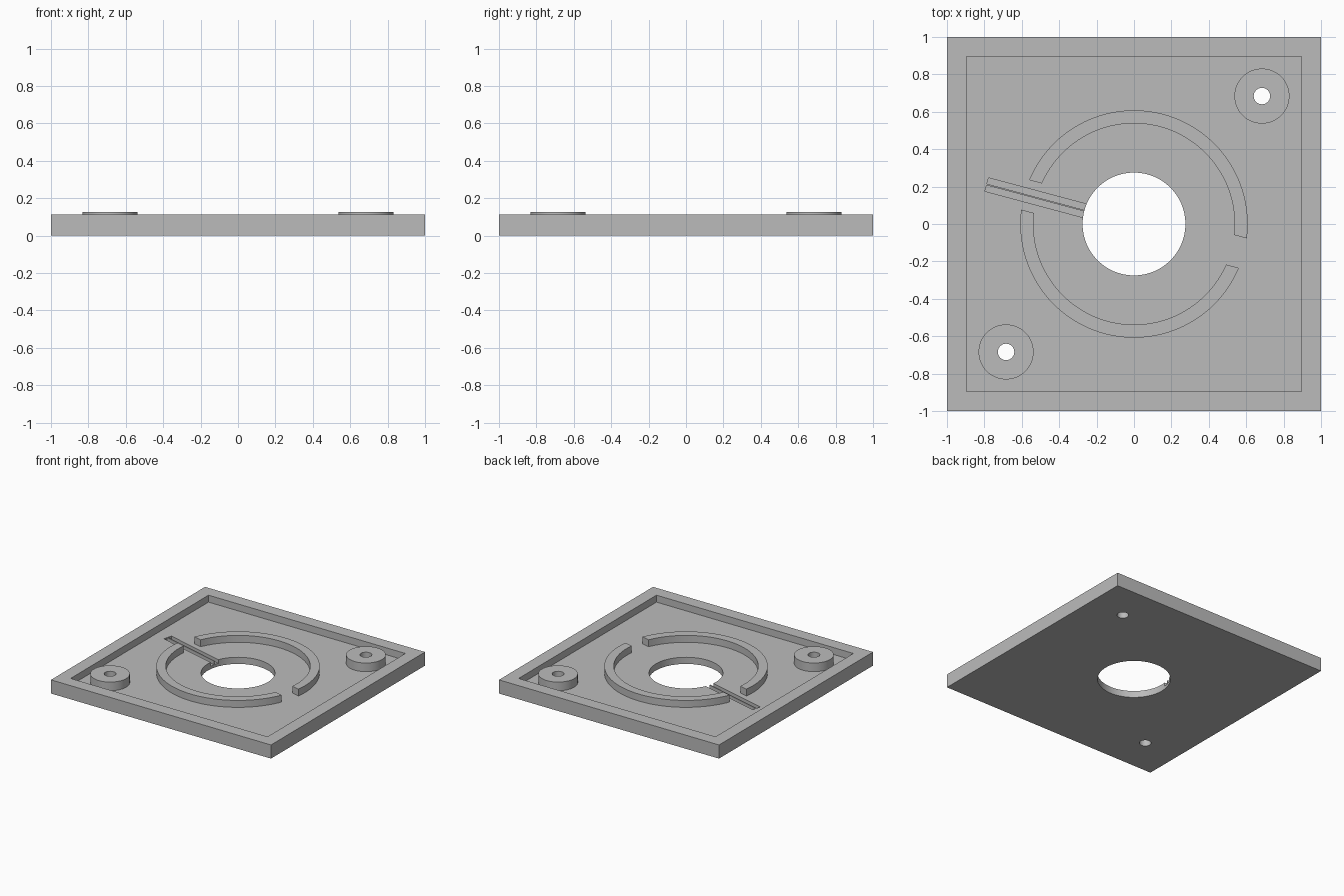
import bpy
import bmesh
from math import radians, asin, sin, cos, pi, tau
from mathutils import Matrix

RIM, FLOOR, BOSS_TOP = 0.112, 0.055, 0.126
POCKET = 0.895
HOLE_R = 0.275
RING_IN, RING_OUT, GAP = 0.538, 0.608, 0.082
BOSS_AT, BOSS_R, SCREW_R = 0.684, 0.147, 0.044
TILT = radians(165)

cube = bpy.data.objects.get("Cube")
if cube:
    bpy.data.objects.remove(cube, do_unlink=True)

grey = bpy.data.materials.new("plain_grey")
grey.use_nodes = True
colour = (0.5, 0.5, 0.5, 1)
grey.diffuse_color = colour
grey.node_tree.nodes["Principled BSDF"].inputs["Base Color"].default_value = colour


def prism(name, outline, z0, z1, turn=0.0):
    """Extrude a flat outline from z0 to z1, turned about the z axis."""
    bm = bmesh.new()
    face = bm.faces.new([bm.verts.new((x, y, z0)) for x, y in outline])
    top = bmesh.ops.extrude_face_region(bm, geom=[face])["geom"]
    for v in top:
        if isinstance(v, bmesh.types.BMVert):
            v.co.z = z1
    bmesh.ops.recalc_face_normals(bm, faces=bm.faces)
    bm.transform(Matrix.Rotation(turn, 4, "Z"))
    mesh = bpy.data.meshes.new(name)
    bm.to_mesh(mesh)
    bm.free()
    mesh.materials.append(grey)
    obj = bpy.data.objects.new(name, mesh)
    bpy.context.collection.objects.link(obj)
    return obj


def arc(r, a0, a1, steps, cx=0.0, cy=0.0):
    return [(cx + r * cos(a0 + (a1 - a0) * i / steps),
             cy + r * sin(a0 + (a1 - a0) * i / steps)) for i in range(steps + 1)]


def circle(r, steps, cx=0.0, cy=0.0):
    return arc(r, 0, tau, steps, cx, cy)[:-1]


def rect(x0, x1, y0, y1):
    return [(x0, y0), (x1, y0), (x1, y1), (x0, y1)]


def cut(obj, cutters):
    """Subtract each cutter, then remove it."""
    bpy.context.view_layer.objects.active = obj
    for c in cutters:
        c.hide_render = True
        mod = obj.modifiers.new("cut", "BOOLEAN")
        mod.operation, mod.solver, mod.object = "DIFFERENCE", "EXACT", c
        bpy.ops.object.modifier_apply(modifier=mod.name)
        bpy.data.objects.remove(c, do_unlink=True)


def smooth(obj):
    bpy.ops.object.select_all(action="DESELECT")
    obj.select_set(True)
    bpy.context.view_layer.objects.active = obj
    bpy.ops.object.shade_smooth_by_angle(angle=radians(30))


def screw_hole(side):
    return prism("screw_cutter", circle(SCREW_R, 32, side * BOSS_AT, side * BOSS_AT), -0.1, 0.3)


# Square tray with pocket, centre opening, screw holes and twin wire channels
tray = prism("tray", rect(-1, 1, -1, 1), 0, RIM)
cutters = [prism("pocket_cutter", rect(-POCKET, POCKET, -POCKET, POCKET), FLOOR, 0.3),
           prism("opening_cutter", circle(HOLE_R, 96), -0.1, 0.3)]
cutters += [screw_hole(s) for s in (-1, 1)]
cutters += [prism("channel_cutter", rect(0.2, 0.815, min(s * 0.004, s * 0.037), max(s * 0.004, s * 0.037)),
                  0.025, 0.08, TILT) for s in (-1, 1)]
cut(tray, cutters)
smooth(tray)

# Two raised half rings, their ends parallel to the channel
a_out, a_in = asin(GAP / RING_OUT), asin(GAP / RING_IN)
outline = arc(RING_OUT, a_out, pi - a_out, 64) + arc(RING_IN, pi - a_in, a_in, 64)
for name, turn in (("front_half_ring", TILT), ("back_half_ring", TILT + pi)):
    smooth(prism(name, outline, FLOOR, RIM, turn))

# Screw bosses on opposite corners
for name, s in (("front_screw_boss", -1), ("back_screw_boss", 1)):
    boss = prism(name, circle(BOSS_R, 64, s * BOSS_AT, s * BOSS_AT), FLOOR, BOSS_TOP)
    cut(boss, [screw_hole(s)])
    smooth(boss)
